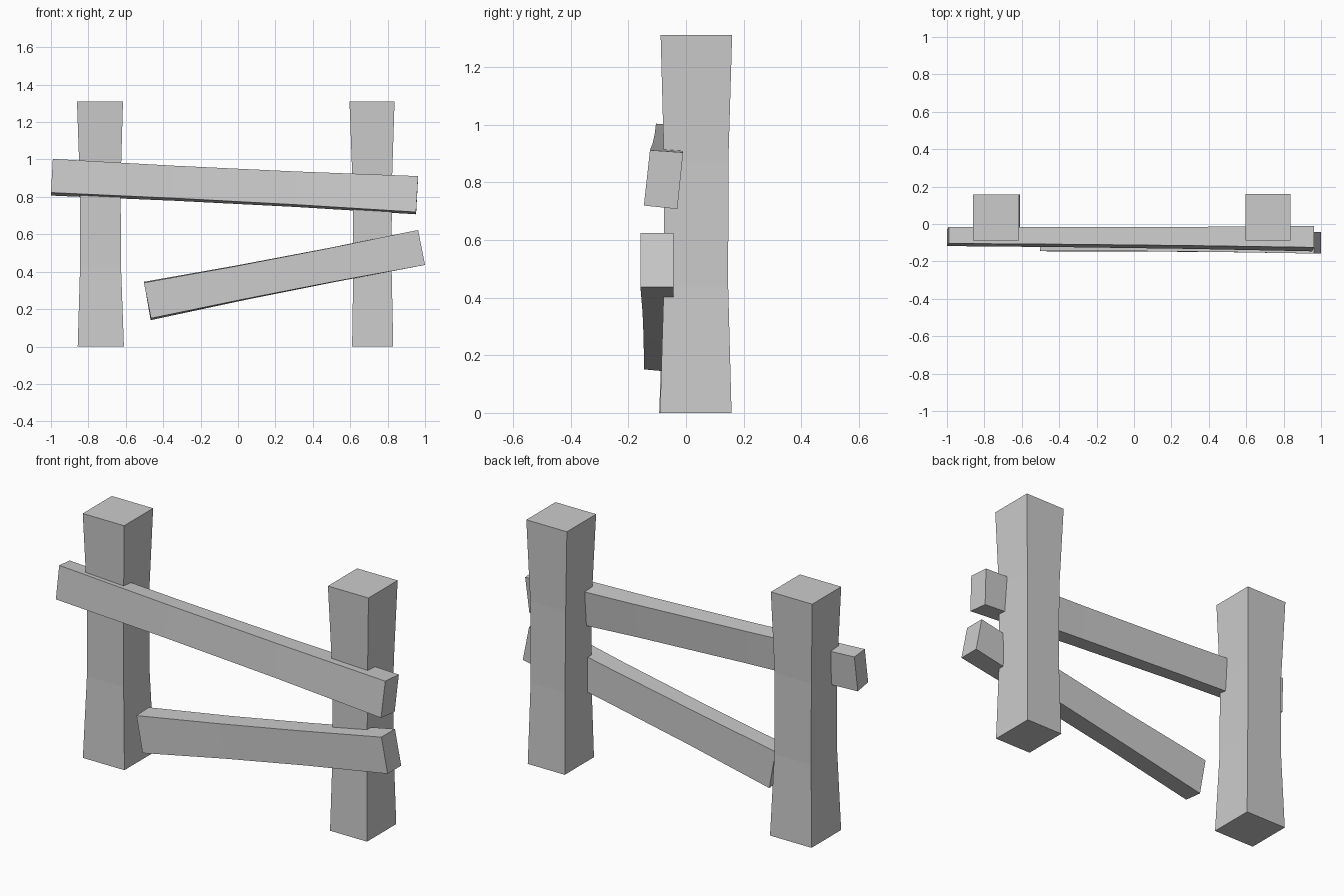
import bpy
import bmesh
from mathutils import Vector

if "Cube" in bpy.data.objects:
    bpy.data.objects.remove(bpy.data.objects["Cube"])


def beam(name, start, end, pinch):
    """Four-sided timber lofted between two end quads, slimmer in the middle."""
    bm = bmesh.new()
    rings = []
    for i in range(4):
        t = i / 3
        pts = [Vector(a).lerp(Vector(b), t) for a, b in zip(start, end)]
        mid = sum(pts, Vector()) / 4
        k = pinch if i in (1, 2) else 1.0
        rings.append([bm.verts.new(mid + (p - mid) * k) for p in pts])
    for r, s in zip(rings, rings[1:]):
        for j in range(4):
            n = (j + 1) % 4
            bm.faces.new((r[j], r[n], s[n], s[j]))
    bm.faces.new(rings[0][::-1])
    bm.faces.new(rings[-1])
    bmesh.ops.recalc_face_normals(bm, faces=bm.faces)
    mesh = bpy.data.meshes.new(name)
    bm.to_mesh(mesh)
    bm.free()
    bpy.context.collection.objects.link(bpy.data.objects.new(name, mesh))


def rect(x0, x1, y0, y1, z):
    return [(x0, y0, z), (x1, y0, z), (x1, y1, z), (x0, y1, z)]


# Posts
beam("left_post", rect(-0.857, -0.61, -0.093, 0.158, 0),
     rect(-0.861, -0.615, -0.088, 0.158, 1.31), 0.885)
beam("right_post", rect(0.61, 0.83, -0.09, 0.158, 0),
     rect(0.596, 0.837, -0.088, 0.16, 1.31), 0.9)

# Rails: end corners run front top, back top, back bottom, front bottom
beam("upper_rail",
     [(-0.99, -0.104, 1.003), (-0.99, -0.015, 0.995),
      (-1.0, -0.03, 0.807), (-1.0, -0.118, 0.823)],
     [(0.963, -0.125, 0.911), (0.963, -0.01, 0.903),
      (0.952, -0.03, 0.707), (0.952, -0.146, 0.719)], 0.94)
beam("lower_rail",
     [(-0.503, -0.143, 0.341), (-0.503, -0.04, 0.346),
      (-0.467, -0.04, 0.141), (-0.465, -0.146, 0.151)],
     [(0.963, -0.158, 0.623), (0.963, -0.043, 0.623),
      (1.0, -0.043, 0.436), (1.0, -0.158, 0.436)], 0.94)
